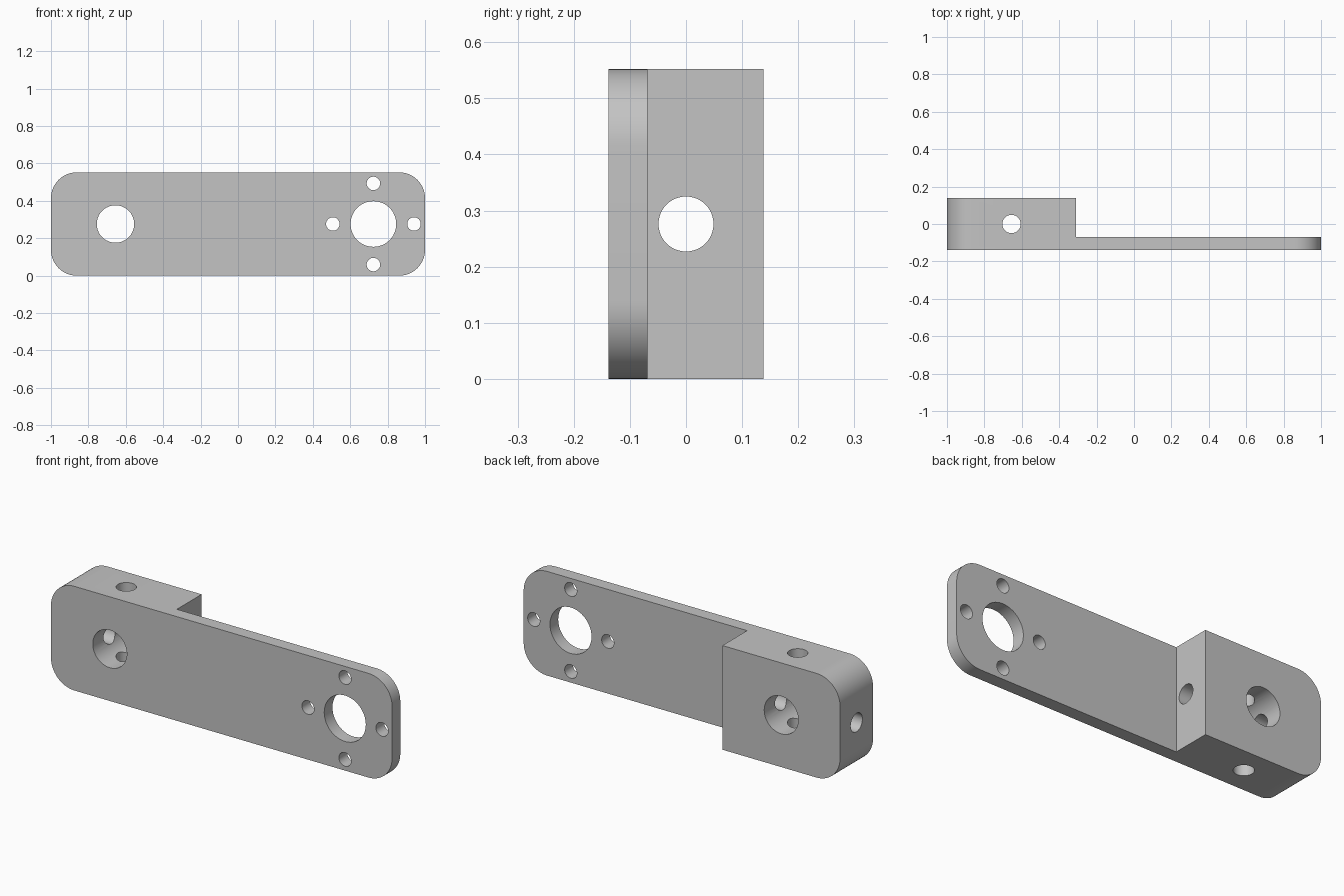
import bpy
import bmesh
from math import cos, sin, pi, radians
from mathutils import Matrix, Vector

cube = bpy.data.objects.get("Cube")
if cube:
    bpy.data.objects.remove(cube, do_unlink=True)

HEIGHT, DEPTH, RADIUS = 0.552, 0.276, 0.138
MID = HEIGHT / 2
PLATE_BACK = -0.069
BLOCK_END = -0.31
BLOCK_HOLE_X, BIG_HOLE_X = -0.655, 0.724

grey = bpy.data.materials.new("light grey")
grey.use_nodes = True
grey.diffuse_color = (0.55, 0.55, 0.55, 1)
grey.node_tree.nodes["Principled BSDF"].inputs["Base Color"].default_value = grey.diffuse_color


def add_object(name, bm):
    bmesh.ops.recalc_face_normals(bm, faces=bm.faces)
    mesh = bpy.data.meshes.new(name)
    bm.to_mesh(mesh)
    bm.free()
    mesh.materials.append(grey)
    obj = bpy.data.objects.new(name, mesh)
    bpy.context.collection.objects.link(obj)
    return obj


def rounded_slab(name, steps=16):
    """Rounded rectangle in the xz plane, extruded along y."""
    bm = bmesh.new()
    corners = [(1, 1), (-1, 1), (-1, -1), (1, -1)]
    verts = []
    for quarter, (sx, sz) in enumerate(corners):
        for i in range(steps + 1):
            a = (quarter + i / steps) * pi / 2
            verts.append(bm.verts.new((sx * (1 - RADIUS) + RADIUS * cos(a), -DEPTH / 2,
                                       MID + sz * (MID - RADIUS) + RADIUS * sin(a))))
    face = bm.faces.new(verts)
    out = bmesh.ops.extrude_face_region(bm, geom=[face])
    moved = [v for v in out["geom"] if isinstance(v, bmesh.types.BMVert)]
    bmesh.ops.translate(bm, verts=moved, vec=(0, DEPTH, 0))
    bmesh.ops.remove_doubles(bm, verts=bm.verts, dist=1e-5)
    return add_object(name, bm)


def cut(body, cutter):
    """Subtract the cutter from the body, then discard it."""
    cutter.hide_render = True
    mod = body.modifiers.new("cut", "BOOLEAN")
    mod.operation = "DIFFERENCE"
    mod.solver = "EXACT"
    mod.object = cutter
    bpy.context.view_layer.objects.active = body
    bpy.ops.object.modifier_apply(modifier=mod.name)
    bpy.data.objects.remove(cutter, do_unlink=True)


def drill(body, center, axis, radius, length):
    bm = bmesh.new()
    turn = Vector((0, 0, 1)).rotation_difference(Vector(axis)).to_matrix().to_4x4()
    bmesh.ops.create_cone(bm, cap_ends=True, segments=48, radius1=radius, radius2=radius,
                          depth=length, matrix=Matrix.Translation(center) @ turn)
    cut(body, add_object("drill_cutter", bm))


# Body: rounded bar with the back cut away to leave a thin arm and thick block
body = rounded_slab("mounting_arm")
bm = bmesh.new()
bmesh.ops.create_cube(bm, size=1, matrix=Matrix.Translation(
    (BLOCK_END + 1, PLATE_BACK + 0.5, MID)) @ Matrix.Diagonal((2, 1, 2, 1)))
cut(body, add_object("notch_cutter", bm))

# Three crossing bores through the block
block_center = (BLOCK_HOLE_X, 0, MID)
drill(body, block_center, (0, 1, 0), 0.1, 1)
drill(body, block_center, (0, 0, 1), 0.049, 1)
drill(body, block_center, (1, 0, 0), 0.049, 1)

# Large arm opening ringed by four screw holes
drill(body, (BIG_HOLE_X, 0, MID), (0, 1, 0), 0.122, 1)
for dx, dz in ((1, 0), (-1, 0), (0, 1), (0, -1)):
    drill(body, (BIG_HOLE_X + dx * 0.217, 0, MID + dz * 0.217), (0, 1, 0), 0.036, 1)

# Smooth curved walls, keep machined edges sharp
bpy.ops.object.select_all(action="DESELECT")
body.select_set(True)
bpy.context.view_layer.objects.active = body
bpy.ops.object.shade_smooth_by_angle(angle=radians(30))
